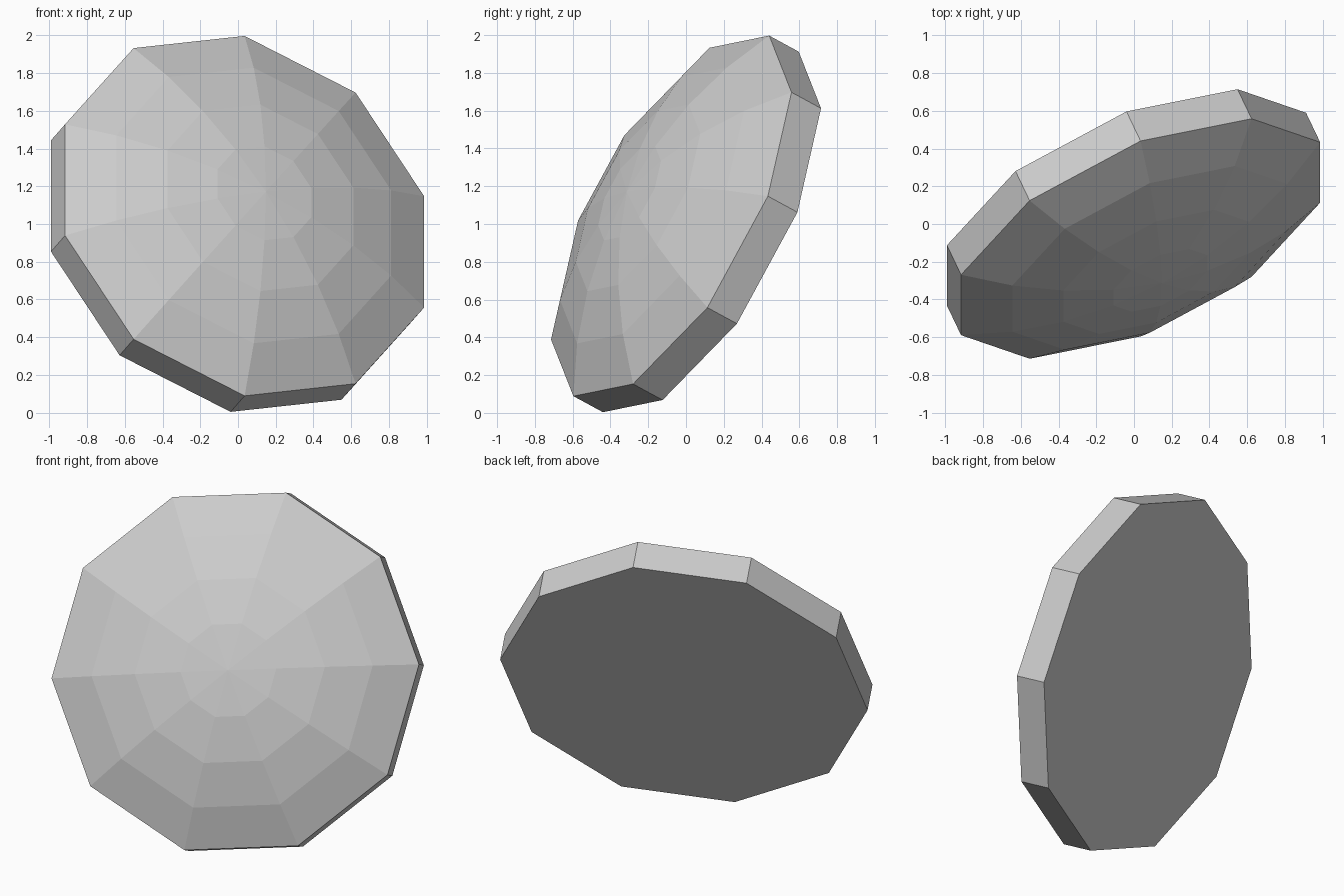
import bpy, bmesh
from math import sin, cos, pi, radians
from mathutils import Matrix, Vector

cube = bpy.data.objects.get("Cube")
if cube:
    bpy.data.objects.remove(cube, do_unlink=True)

SIDES = 10
RADIUS = 1.086
THICKNESS = 0.193
CAP_ANGLE = radians(30)
DOME_RINGS = 4

# Grey material
grey = bpy.data.materials.new("light_grey")
grey.use_nodes = True
grey.diffuse_color = (0.6, 0.6, 0.6, 1)
grey.node_tree.nodes["Principled BSDF"].inputs["Base Color"].default_value = grey.diffuse_color

# Profile: spherical cap from the pole to the rim, then down the straight side
sphere = RADIUS / sin(CAP_ANGLE)
profile = []
for i in range(DOME_RINGS + 1):
    a = CAP_ANGLE * i / DOME_RINGS
    profile.append((sphere * sin(a), sphere * (cos(a) - cos(CAP_ANGLE))))
profile.append((RADIUS, -THICKNESS))

# Turn the profile into a ten-sided disc
bm = bmesh.new()
verts = [bm.verts.new((r, 0, z)) for r, z in profile]
edges = [bm.edges.new(pair) for pair in zip(verts, verts[1:])]
bmesh.ops.spin(bm, geom=verts + edges, cent=(0, 0, 0), axis=(0, 0, 1),
               angle=2 * pi, steps=SIDES)
bmesh.ops.remove_doubles(bm, verts=bm.verts[:], dist=0.001)

# Flat back
bmesh.ops.holes_fill(bm, edges=[e for e in bm.edges if e.is_boundary], sides=SIDES)
bmesh.ops.recalc_face_normals(bm, faces=bm.faces[:])

# Lean the disc so the dome faces forward, left and up
normal = Vector((0.387, -0.81, 0.44)).normalized()
up = Vector((0, 0.477, 0.879))
up = (up - normal * up.dot(normal)).normalized()
side = normal.cross(up)
lean = Matrix((up, side, normal)).transposed().to_4x4()
bm.transform(Matrix.Translation((0.035, -0.078, 1.043)) @ lean)

mesh = bpy.data.meshes.new("domed_disc")
bm.to_mesh(mesh)
bm.free()
mesh.materials.append(grey)
disc = bpy.data.objects.new("domed_disc", mesh)
bpy.context.collection.objects.link(disc)
